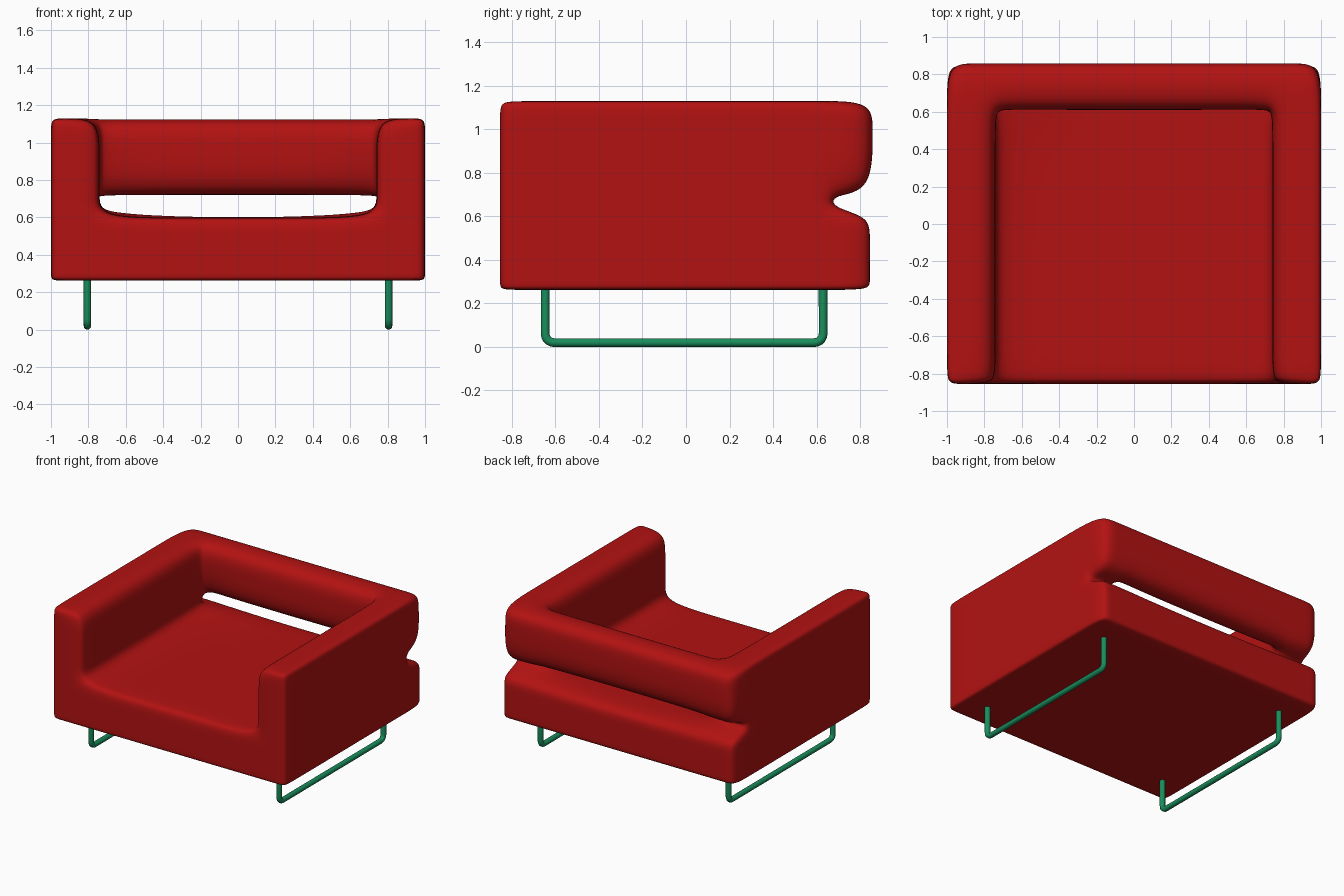
import bpy, bmesh, math

if "Cube" in bpy.data.objects:
    bpy.data.objects.remove(bpy.data.objects["Cube"])


def material(name, color):
    m = bpy.data.materials.new(name)
    m.diffuse_color = color
    m.use_nodes = True
    m.node_tree.nodes["Principled BSDF"].inputs["Base Color"].default_value = m.diffuse_color
    return m


RED = material("red_fabric", (0.45, 0.006, 0.006, 1))
GREEN = material("green_metal", (0.01, 0.27, 0.11, 1))

# Cage planes for the upholstered body
XS = [-1, -0.92, -0.74, -0.3, 0.3, 0.74, 0.92, 1]
YS = [-0.855, -0.76, 0.5, 0.61, 0.858]
ZS = [0.262, 0.295, 0.5, 0.6, 0.71, 1.07, 1.13]


def filled(i, j, k):
    if not (0 <= i < 7 and 0 <= j < 4 and 0 <= k < 6):
        return False
    arm = i < 2 or i > 4
    if k < 3:                 # seat block
        return True
    if k == 3:                # slot level: arms only
        return arm and j < 3
    return arm or j == 3      # arms and back roll


def place(i, j, k):
    x, y, z = XS[i], YS[j], ZS[k]
    side = math.copysign(1, x)
    ax = abs(x)
    if j == 4 and k < 4:                      # base back face
        y = 0.845
    if k >= 4 and j >= 3 and ax == 0.3:       # tight inner back corners
        x = side * 0.66
    if j == 4 and k >= 4 and ax == 0.92:      # round outer roll corners
        x = side * 0.85
    if k == 5:                                # softer inner and back rims
        if j == 4:
            z = 1.0
        elif j == 3 and ax < 0.9:
            z = 0.96
        elif ax == 0.74:
            z = 0.92
    if j == 3 and k in (3, 4) and ax >= 0.74:  # notch behind the arms
        y = 0.67
        z = 0.64 if k == 3 else 0.70
    return x, y, z


# Body: shell of the filled cells, subdivided
bm = bmesh.new()
verts = {}


def vert(key):
    if key not in verts:
        verts[key] = bm.verts.new(place(*key))
    return verts[key]


for i in range(7):
    for j in range(4):
        for k in range(6):
            if not filled(i, j, k):
                continue
            for axis in range(3):
                for d in (0, 1):
                    n = [i, j, k]
                    n[axis] += 2 * d - 1
                    if filled(*n):
                        continue
                    u, v = (axis + 1) % 3, (axis + 2) % 3
                    quad = []
                    for a, b in ((0, 0), (1, 0), (1, 1), (0, 1)):
                        c = [i, j, k]
                        c[axis] += d
                        c[u] += a
                        c[v] += b
                        quad.append(vert(tuple(c)))
                    bm.faces.new(quad if d else quad[::-1])
bmesh.ops.recalc_face_normals(bm, faces=bm.faces)
for f in bm.faces:
    f.smooth = True
mesh = bpy.data.meshes.new("armchair_body")
bm.to_mesh(mesh)
bm.free()
mesh.materials.append(RED)
body = bpy.data.objects.new("armchair_body", mesh)
bpy.context.collection.objects.link(body)
sub = body.modifiers.new("subdivision", 'SUBSURF')
sub.levels = sub.render_levels = 3


# Sled legs: bent tubes
def sled_leg(name, x):
    y0, y1, z0, top, r = -0.647, 0.63, 0.02, 0.32, 0.04
    path = [(y0, top)]
    for cy, start in ((y0 + r, 180), (y1 - r, 270)):
        for s in range(6):
            a = math.radians(start + 18 * s)
            path.append((cy + r * math.cos(a), z0 + r + r * math.sin(a)))
    path.append((y1, top))
    cu = bpy.data.curves.new(name, 'CURVE')
    cu.dimensions = '3D'
    cu.bevel_depth = 0.02
    cu.bevel_resolution = 4
    cu.use_fill_caps = True
    sp = cu.splines.new('POLY')
    sp.points.add(len(path) - 1)
    for p, (y, z) in zip(sp.points, path):
        p.co = (x, y, z, 1)
    sp.use_smooth = True
    cu.materials.append(GREEN)
    bpy.context.collection.objects.link(bpy.data.objects.new(name, cu))


sled_leg("left_leg", -0.805)
sled_leg("right_leg", 0.805)
